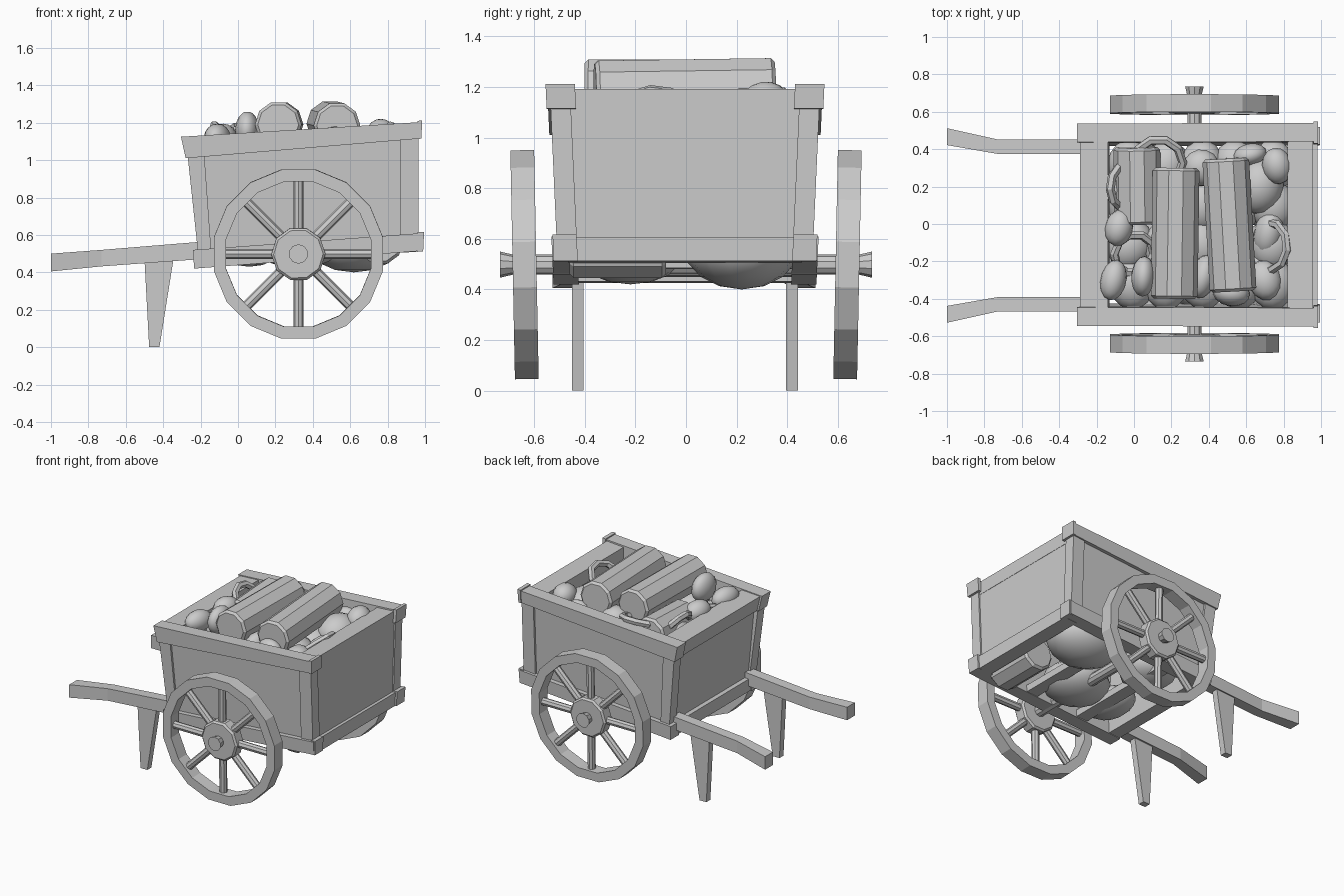
import bpy, bmesh, math, random
from mathutils import Vector, Matrix

if "Cube" in bpy.data.objects:
    bpy.data.objects.remove(bpy.data.objects["Cube"])

random.seed(4)
OFF = -0.004          # the cart sits slightly off the y axis


def finish(name, bm):
    bmesh.ops.recalc_face_normals(bm, faces=bm.faces)
    me = bpy.data.meshes.new(name)
    bm.to_mesh(me)
    bm.free()
    ob = bpy.data.objects.new(name, me)
    bpy.context.collection.objects.link(ob)
    return ob


def prism(name, pts, y0, y1, lean=0.0):
    """Extrude an x-z outline from y0 to y1; lean pushes y outward with height."""
    bm = bmesh.new()
    rows = [[bm.verts.new((x, y + lean * (z - 1.1) + OFF, z)) for x, z in pts] for y in (y0, y1)]
    n = len(pts)
    bm.faces.new(rows[0])
    bm.faces.new(rows[1])
    for i in range(n):
        j = (i + 1) % n
        bm.faces.new((rows[0][i], rows[0][j], rows[1][j], rows[1][i]))
    return finish(name, bm)


def rod(name, a, b, r0, r1, sides, turn=0.0, bevel=0.0):
    """Tapered cylinder between two points."""
    a, b = Vector(a), Vector(b)
    d = b - a
    m = (Matrix.Translation((a + b) / 2) @ d.to_track_quat('Z', 'Y').to_matrix().to_4x4()
         @ Matrix.Rotation(turn, 4, 'Z'))
    bm = bmesh.new()
    bmesh.ops.create_cone(bm, cap_ends=True, segments=sides, radius1=r0, radius2=r1,
                          depth=d.length, matrix=m)
    if bevel:
        caps = [e for f in bm.faces if len(f.verts) == sides for e in f.edges]
        bmesh.ops.bevel(bm, geom=caps, offset=bevel, segments=1, affect='EDGES')
    return finish(name, bm)


def blob(name, c, size, rot=(0, 0, 0)):
    bpy.ops.mesh.primitive_uv_sphere_add(segments=14, ring_count=8, location=c, rotation=rot)
    ob = bpy.context.object
    ob.name, ob.scale = name, size
    bpy.ops.object.shade_smooth()


# Side walls: rails, posts and panel
for s, side in ((-1, "front"), (1, "back")):
    def wall(part, pts, y0, y1):
        prism(f"{side}_{part}", pts, s * y0, s * y1, s * 0.045)
    wall("top_rail", [(-.305, 1.125), (.975, 1.203), (.97, 1.115), (-.28, 1.01)], .44, .54)
    wall("panel", [(-.25, 1.05), (.95, 1.13), (.95, .55), (-.19, .47)], .45, .515)
    wall("left_post", [(-.27, 1.03), (-.18, 1.03), (-.14, .47), (-.21, .47)], .45, .53)
    wall("right_post", [(.87, 1.13), (.965, 1.13), (.965, .56), (.87, .56)], .45, .53)
    wall("bottom_rail", [(-.24, .52), (.985, .61), (.98, .515), (-.235, .42)], .45, .55)
    wall("top_cap", [(.96, 1.21), (.985, 1.212), (.98, 1.115), (.96, 1.113)], .43, .546)
    wall("bottom_cap", [(.96, .615), (.995, .617), (.99, .512), (.96, .51)], .45, .545)

# End walls
ends = {
    "right_top_rail": [(.82, 1.183), (.957, 1.192), (.957, 1.095), (.82, 1.085)],
    "right_panel": [(.90, 1.12), (.955, 1.12), (.955, .55), (.90, .55)],
    "right_bottom_rail": [(.88, .60), (.98, .608), (.98, .512), (.88, .505)],
    "left_top_rail": [(-.29, 1.12), (-.14, 1.128), (-.13, 1.022), (-.268, 1.012)],
    "left_panel": [(-.24, 1.05), (-.18, 1.05), (-.14, .47), (-.20, .47)],
    "left_bottom_rail": [(-.235, .52), (-.14, .527), (-.14, .432), (-.23, .425)],
    "floor_slat_left": [(.05, .50), (.14, .505), (.14, .455), (.05, .45)],
    "floor_slat_right": [(.48, .53), (.57, .535), (.57, .485), (.48, .48)],
}
for name, pts in ends.items():
    prism(name, pts, -.46, .46)

# Handles bending outward, with a tapered leg under each
for s, side in ((-1, "front"), (1, "back")):
    bm = bmesh.new()
    path = [(-1, .43, .52, .405, .50), (-.73, .383, .46, .432, .52), (-.18, .383, .46, .472, .565)]
    rings = [[bm.verts.new((x, s * y + OFF * 2, z)) for y, z in
              ((ya, za), (yb, za), (yb, zb), (ya, zb))] for x, ya, yb, za, zb in path]
    for r, q in zip(rings, rings[1:]):
        for i in range(4):
            j = (i + 1) % 4
            bm.faces.new((r[i], r[j], q[j], q[i]))
    bm.faces.new(rings[0])
    bm.faces.new(rings[-1])
    finish(side + "_handle", bm)
    prism(side + "_leg", [(-.50, .47), (-.345, .47), (-.42, 0), (-.475, 0)], s * .40, s * .447)

# Axle with flared ends
CX, CZ = .323, .498
rod("axle", (CX, -.70, CZ), (CX, .70, CZ), .04, .04, 10)

# Wheels: faceted rim, hub and eight spokes, leaning slightly outward at the top
for s, side in ((-1, "front"), (1, "back")):
    rod(side + "_axle_end", (CX, s * .67, CZ), (CX, s * .735, CZ), .036, .052, 10)
    parts = []
    bm = bmesh.new()
    n, loops = 16, []
    for r, y in ((.461, -.047), (.461, .047), (.395, .047), (.395, -.047)):
        loops.append([bm.verts.new((r * math.cos((i + .5) * math.tau / n), y,
                                    r * math.sin((i + .5) * math.tau / n))) for i in range(n)])
    for k in range(4):
        a, b = loops[k], loops[(k + 1) % 4]
        for i in range(n):
            j = (i + 1) % n
            bm.faces.new((a[i], a[j], b[j], b[i]))
    parts.append(finish(side + "_wheel_rim", bm))
    parts.append(rod(side + "_wheel_hub", (0, -.047, 0), (0, .047, 0), .145, .145, 10, .3, .012))
    for k in range(8):
        a = k * math.tau / 8
        c = Vector((math.cos(a), 0, math.sin(a)))
        parts.append(rod(f"{side}_spoke_{k + 1}", c * .1, c * .4, .027, .027, 8))
    for ob in parts:
        ob.matrix_world = (Matrix.Translation((CX, s * .638, CZ))
                           @ Matrix.Rotation(-s * .02, 4, 'X'))

# Logs in the load
logs = [((.215, -.40, 1.19), (.225, .30, 1.19)), ((.53, -.36, 1.185), (.49, .35, 1.195)),
        ((.02, .0, 1.06), (.015, .41, 1.08)), ((.76, -.46, .565), (.76, -.08, .565))]
for i, (a, b) in enumerate(logs):
    rod(f"log_{i + 1}", a, b, .125, .125, 10, math.pi / 10, .015)

# Round goods on top
goods = [((-.08, -.02, 1.12), (.075, .10, .075)), ((-.11, -.30, 1.12), (.07, .11, .075)),
         ((.05, -.28, 1.16), (.065, .11, .10)), ((.765, .31, 1.14), (.08, .10, .08)),
         ((.67, .20, 1.06), (.13, .15, .12)), ((.52, -.37, 1.09), (.10, .07, .09)),
         ((.37, -.28, 1.07), (.07, .12, .09)), ((.70, -.30, 1.07), (.09, .11, .08)),
         ((.36, .30, 1.08), (.10, .10, .08)), ((.72, -.05, 1.04), (.08, .13, .09)),
         ((-.07, .20, 1.05), (.07, .12, .07)), ((.62, .37, 1.08), (.09, .06, .08))]
for i, (c, size) in enumerate(goods):
    blob(f"round_good_{i + 1}", c, size, (random.uniform(-.2, .2), 0, random.uniform(-.3, .3)))

# Filler layer beneath the visible goods
for i in range(5):
    for j in range(4):
        blob(f"filler_{i}_{j}", (-.02 + i * .19, -.32 + j * .21, .96 + i * .012),
             (.12, .14, .10), (0, 0, random.uniform(-.5, .5)))

# Big sacks showing through the open floor
for i, (c, size) in enumerate([((.62, .22, .57), (.27, .23, .17)), ((.06, .22, .55), (.19, .21, .12)),
                               ((.32, -.22, .55), (.24, .22, .13)), ((0, -.24, .53), (.14, .20, .09))]):
    blob(f"sack_{i + 1}", c, size)

# Loops of bent cord poking out of the load
for i, (c, r, rot) in enumerate([((-.06, .2, 1.10), .11, (.2, .9, .2)), ((.72, -.12, 1.10), .13, (.1, -.7, -.2)),
                                 ((.13, .33, 1.13), .13, (.35, 0, 0)), ((0, -.16, 1.07), .11, (.3, .3, 0))]):
    bpy.ops.mesh.primitive_torus_add(location=c, rotation=rot, major_segments=10, minor_segments=6,
                                     major_radius=r, minor_radius=.024)
    bpy.context.object.name = f"cord_loop_{i + 1}"
